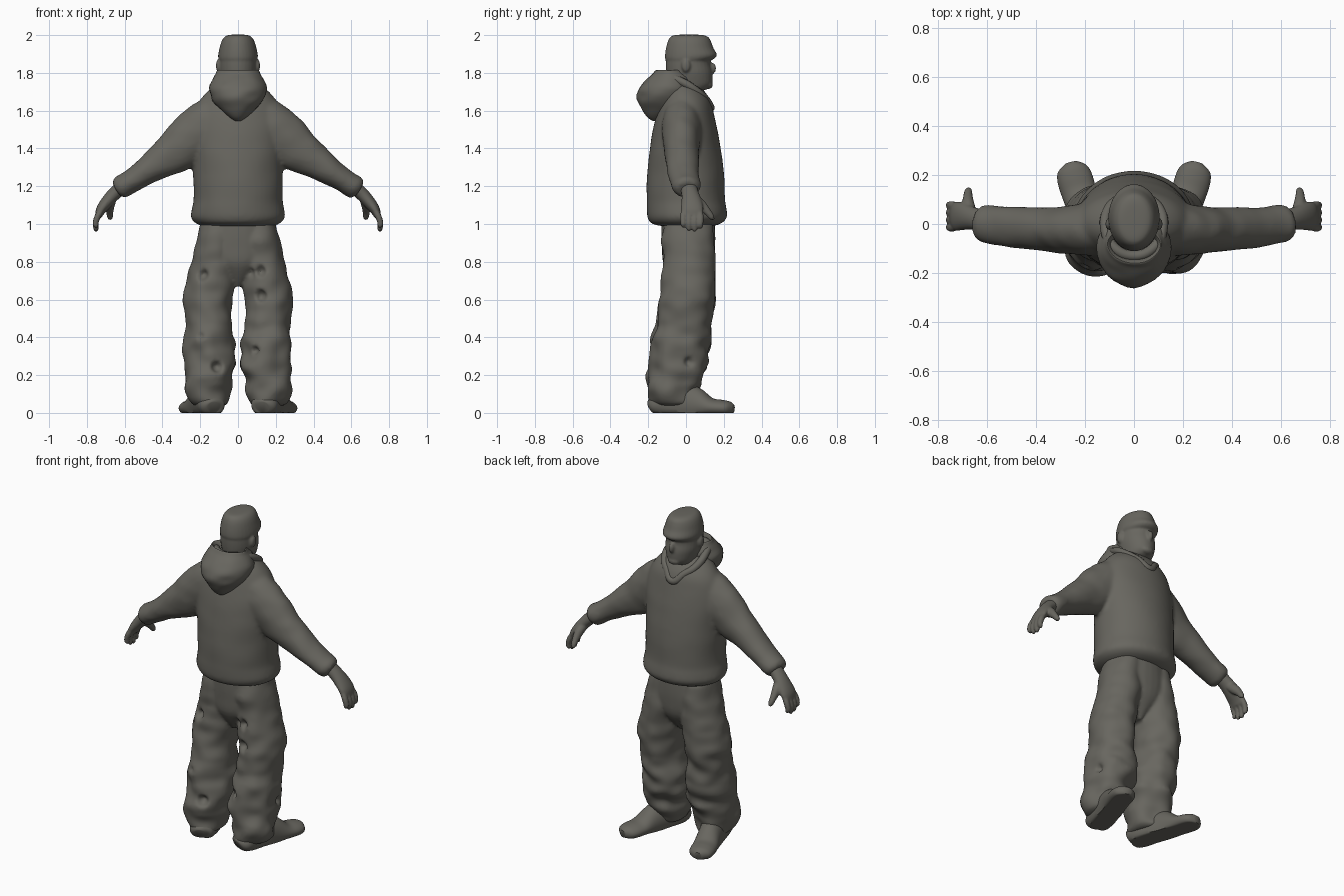
import bpy, bmesh, math
from mathutils import Vector, noise

cloth = bpy.data.materials.new("dark olive grey")
cloth.diffuse_color = (0.138, 0.133, 0.115, 1)
X, Y, Z = Vector((1, 0, 0)), Vector((0, 1, 0)), Vector((0, 0, 1))


def catmull(a, b, c, d, t):
    return [0.5 * (2 * q + (r - p) * t + (2 * p - 5 * q + 4 * r - s) * t * t
                   + (3 * q - p - 3 * r + s) * t ** 3) for p, q, r, s in zip(a, b, c, d)]


def loft(name, secs, axis=None, ref=Y, n=32, steps=4, wrinkle=0, freq=8, dents=(), floor=False):
    """Smooth skin through sections (x, y, z, radius_u, radius_v)."""
    k = len(secs)
    fine = [catmull(secs[max(i - 1, 0)], secs[i], secs[i + 1], secs[min(i + 2, k - 1)], j / steps)
            for i in range(k - 1) for j in range(steps)] + [list(secs[-1])]
    bm = bmesh.new()
    rings = []
    for i, f in enumerate(fine):
        c = Vector(f[:3])
        t = axis or (Vector(fine[min(i + 1, len(fine) - 1)][:3]) - Vector(fine[max(i - 1, 0)][:3])).normalized()
        u = ref.cross(t).normalized()
        v = t.cross(u)
        ring = []
        for a in range(n):
            ang = 2 * math.pi * a / n
            d = u * (f[3] * math.cos(ang)) + v * (f[4] * math.sin(ang))
            p = c + d
            if wrinkle:
                w = wrinkle * (1.5 - min(p.z, 1))
                p += d * (w * noise.noise(Vector((p.x * freq, p.y * freq, p.z * freq * 1.4))))
            for pos, size in dents:
                dist = (p - Vector(pos)).length
                if dist < size:
                    p -= d.normalized() * 0.035 * min(1, 2.5 * (1 - dist / size))
            if floor:
                p.z = max(p.z, 0)
            ring.append(bm.verts.new(p))
        rings.append(ring)
    for r, q in zip(rings, rings[1:]):
        for a in range(n):
            b = (a + 1) % n
            bm.faces.new((r[a], r[b], q[b], q[a]))
    bm.faces.new(rings[0][::-1])
    bm.faces.new(rings[-1])
    bmesh.ops.recalc_face_normals(bm, faces=bm.faces)
    return finish(name, bm)


def finish(name, bm):
    me = bpy.data.meshes.new(name)
    bm.to_mesh(me)
    bm.free()
    me.materials.append(cloth)
    ob = bpy.data.objects.new(name, me)
    bpy.context.collection.objects.link(ob)
    return ob


def upright(name, rows, **kw):
    """Rows of (z, half width, back y, front y)."""
    return loft(name, [(0, (b + f) / 2, z, w, (f - b) / 2) for z, w, b, f in rows], axis=Z, **kw)


def blob(name, loc, size):
    bm = bmesh.new()
    bmesh.ops.create_uvsphere(bm, u_segments=16, v_segments=10, radius=1)
    for v in bm.verts:
        v.co = Vector(loc) + Vector(a * b for a, b in zip(v.co, size))
    return finish(name, bm)


def fuse(name, parts, voxel, rounds):
    """Melt overlapping parts into one soft skin."""
    bpy.ops.object.select_all(action='DESELECT')
    for p in parts:
        p.select_set(True)
    bpy.context.view_layer.objects.active = parts[0]
    if len(parts) > 1:
        bpy.ops.object.join()
    ob = parts[0]
    ob.name = name
    rm = ob.modifiers.new("skin", 'REMESH')
    rm.mode, rm.voxel_size, rm.use_smooth_shade = 'VOXEL', voxel, True
    sm = ob.modifiers.new("soften", 'SMOOTH')
    sm.factor, sm.iterations = 0.5, rounds


# Sweater body with gathered hem
sweater = [upright("sweater_body", [
    (.990, .19, -.14, .15), (1.005, .225, -.185, .19), (1.035, .250, -.203, .216),
    (1.08, .245, -.208, .215), (1.13, .236, -.208, .208), (1.27, .238, -.205, .202),
    (1.40, .246, -.191, .184), (1.50, .250, -.174, .165), (1.58, .238, -.155, .148),
    (1.65, .205, -.133, .130), (1.70, .165, -.118, .10), (1.745, .11, -.10, .06)],
    n=48, wrinkle=.03, freq=7)]

# Hood hanging on the back, with hollow rim
upright("hood", [
    (1.545, .015, -.175, -.14), (1.565, .045, -.205, -.10), (1.61, .095, -.235, -.02),
    (1.66, .135, -.256, .02), (1.71, .152, -.252, .04), (1.76, .137, -.218, .04),
    (1.795, .117, -.180, .01), (1.814, .107, -.160, -.01), (1.785, .09, -.145, -.02),
    (1.74, .07, -.11, -.02)], wrinkle=.12, freq=13)

# Collar running from the hood to the front neckline
cu = bpy.data.curves.new("collar", 'CURVE')
cu.dimensions = '3D'
cu.bevel_depth, cu.bevel_resolution, cu.resolution_u = .022, 3, 6
half = [(.078, -.10, 1.778), (.116, -.02, 1.752), (.104, .06, 1.700), (.058, .102, 1.662)]
pts = [(0, .130, 1.615)] + half[::-1] + [(0, -.13, 1.775)] + [(-x, y, z) for x, y, z in half]
sp = cu.splines.new('BEZIER')
sp.bezier_points.add(len(pts) - 1)
for bp, p in zip(sp.bezier_points, pts):
    bp.co = p
    bp.handle_left_type = bp.handle_right_type = 'AUTO'
sp.use_cyclic_u = True
cu.materials.append(cloth)
bpy.context.collection.objects.link(bpy.data.objects.new("collar", cu))

# Neck, face and knitted cap
head = [upright("face", [
    (1.60, .075, -.06, .07), (1.69, .080, -.078, .075), (1.715, .078, -.084, .112),
    (1.74, .084, -.094, .136), (1.78, .094, -.101, .140), (1.81, .099, -.105, .138),
    (1.85, .099, -.107, .130), (1.90, .098, -.106, .135)]),
    upright("cap", [
        (1.866, .096, -.10, .120), (1.872, .103, -.110, .145), (1.895, .105, -.111, .164),
        (1.93, .098, -.106, .146), (1.965, .088, -.097, .133), (1.988, .074, -.084, .120),
        (2.0, .052, -.06, .09), (2.003, .01, .005, .03)]),
    blob("nose", (0, .138, 1.824), (.017, .022, .030)),
    blob("chin", (0, .118, 1.738), (.040, .025, .024))]

# Trouser seat
trousers = [upright("trouser_seat", [
    (.67, .02, -.05, .06), (.74, .10, -.095, .115), (.80, .18, -.122, .145),
    (.88, .220, -.128, .154), (.95, .208, -.131, .155), (1.04, .195, -.13, .15)])]

tears = {1: [((.05, -.12, .74), .04), ((.12, -.125, .75), .03), ((.12, -.13, .62), .035),
             ((.29, .02, .27), .035), ((.09, -.17, .33), .025)],
         -1: [((-.19, -.12, .73), .035), ((-.11, -.19, .24), .035), ((-.19, -.16, .40), .03)]}

for s, side in ((1, "right"), (-1, "left")):
    def path(rows):
        return [(s * r[0],) + tuple(r[1:]) for r in rows]

    # Sleeve and cuff
    sweater.append(loft(side + "_sleeve", path([
        (.09, -.02, 1.550, .145, .105), (.17, -.022, 1.503, .147, .107),
        (.25, -.024, 1.446, .135, .100), (.32, -.024, 1.390, .119, .092),
        (.40, -.020, 1.338, .095, .088), (.48, -.015, 1.284, .075, .084),
        (.55, -.008, 1.237, .063, .080), (.595, 0, 1.208, .062, .078),
        (.622, .003, 1.193, .062, .072), (.640, .006, 1.182, .046, .054)]),
        wrinkle=.10, freq=11))

    # Hand with four fingers and a thumb
    hand = [loft(side + "_palm", path([
        (.61, .012, 1.20, .038, .044), (.655, .022, 1.160, .036, .046),
        (.695, .030, 1.115, .033, .055), (.725, .032, 1.075, .027, .060),
        (.740, .032, 1.040, .018, .054)]), n=20)]
    for i, tip in enumerate((.980, .963, .960, .975)):
        y = -.014 + .030 * i
        hand.append(loft(side + "_finger", path([
            (.718, .005 + y * .8, 1.085, .016, .017), (.743, y, 1.04, .017, .018),
            (.754, y, 1.005, .016, .016), (.751, y, tip + .012, .014, .014),
            (.747, y, tip, .006, .006)]), n=12, steps=3))
    hand.append(loft(side + "_thumb", path([
        (.668, .03, 1.145, .028, .030), (.678, .080, 1.100, .028, .026),
        (.679, .116, 1.062, .020, .019), (.677, .135, 1.037, .016, .016),
        (.675, .146, 1.022, .006, .006)]), ref=X, n=12, steps=3))
    fuse(side + "_hand", hand, .006, 3)

    head.append(blob(side + "_ear", (s * .104, .0, 1.838), (.013, .024, .034)))

    # Baggy trouser leg with folds and torn spots
    trousers.append(loft(side + "_trouser_leg", path([
        (.10, .01, 1.0, .098, .130), (.113, .012, .90, .112, .139),
        (.127, .017, .80, .120, .139), (.147, .010, .70, .127, .142),
        (.159, .007, .60, .129, .144), (.156, -.010, .50, .118, .147),
        (.153, -.018, .43, .122, .151), (.150, -.025, .37, .136, .156),
        (.150, -.033, .31, .134, .153), (.146, -.042, .25, .140, .150),
        (.158, -.062, .19, .118, .137), (.160, -.067, .14, .124, .135),
        (.160, -.070, .09, .114, .124), (.157, -.070, .05, .100, .117),
        (.155, -.07, .035, .07, .09)]), axis=Z, n=72, steps=7,
        wrinkle=.13, freq=9, dents=tears[s]))

    # Shoe, flat underneath, toe turned out
    loft(side + "_shoe", path([
        (.132, -.185, .030, .032, .032), (.137, -.170, .036, .066, .050),
        (.150, -.110, .050, .076, .085), (.173, -.030, .056, .073, .105),
        (.200, .055, .044, .069, .090), (.225, .130, .030, .072, .050),
        (.243, .190, .026, .072, .043), (.252, .228, .024, .059, .037),
        (.258, .252, .022, .024, .022)]), ref=Z, n=36, floor=True)

fuse("sweater", sweater, .012, 4)
fuse("trousers", trousers, .010, 3)
fuse("head", head, .007, 2)

# Smooth shading with creases kept
bpy.ops.object.select_all(action='DESELECT')
for ob in bpy.context.scene.objects:
    if ob.type == 'MESH' and not ob.modifiers:
        ob.select_set(True)
        bpy.context.view_layer.objects.active = ob
bpy.ops.object.shade_smooth_by_angle(angle=math.radians(45))
